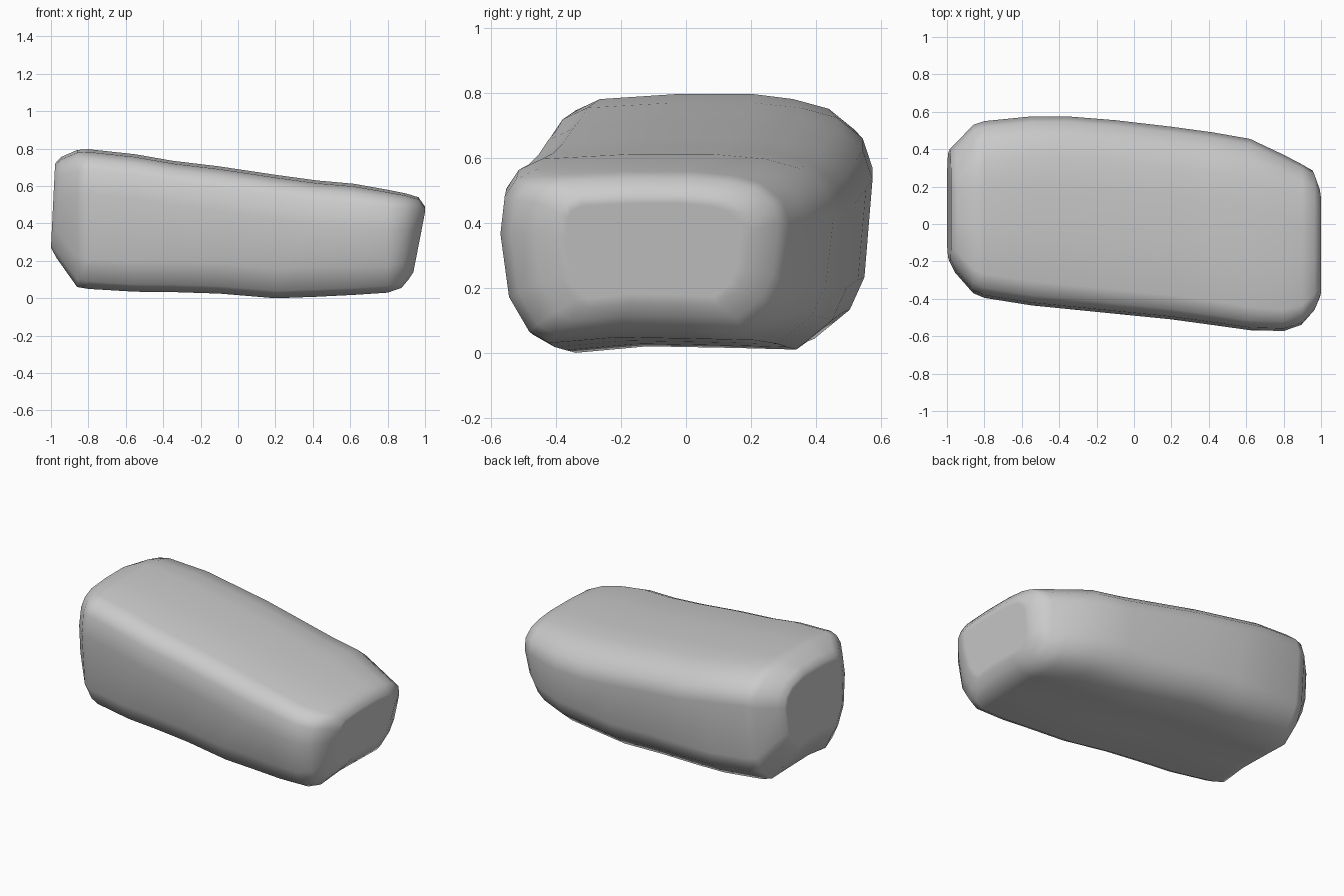
import bpy, bmesh

if "Cube" in bpy.data.objects:
    bpy.data.objects.remove(bpy.data.objects["Cube"])

# Stations along the stone: x, front y, back y, bottom z, top z
STATIONS = [
    (-1.00, -0.20, 0.40, 0.27, 0.72),
    (-0.97, -0.26, 0.43, 0.215, 0.755),
    (-0.86, -0.37, 0.53, 0.06, 0.793),
    (-0.80, -0.395, 0.55, 0.05, 0.797),
    (-0.55, -0.435, 0.575, 0.035, 0.77),
    (-0.35, -0.455, 0.575, 0.033, 0.735),
    (-0.10, -0.48, 0.555, 0.025, 0.705),
    (0.20, -0.51, 0.52, 0.0, 0.66),
    (0.42, -0.54, 0.49, 0.008, 0.63),
    (0.62, -0.568, 0.455, 0.018, 0.612),
    (0.80, -0.572, 0.37, 0.03, 0.58),
    (0.90, -0.54, 0.32, 0.055, 0.56),
    (0.965, -0.47, 0.285, 0.10, 0.54),
    (1.00, -0.40, 0.20, 0.14, 0.49),
]


def section(yf, yb, zb, zt):
    """Irregular rounded block outline, tighter where the stone is small."""
    k = min(1.0, (zt - zb) / 0.62)
    f = lambda dy: yf + dy * k
    b = lambda dy: yb - dy * k
    up = lambda dz: zb + dz * k
    dn = lambda dz: zt - dz * k
    y1, y2 = yf + (yb - yf) * 0.38, yf + (yb - yf) * 0.64
    return [
        (f(0), dn(.24)), (f(.015), dn(.11)), (f(.055), dn(.05)), (f(.13), dn(.015)),
        (y1, zt), (y2, zt),
        (b(.22), dn(.015)), (b(.11), dn(.045)), (b(.03), dn(.11)), (b(0), dn(.20)),
        (b(.025), up(.20)), (b(.07), up(.10)), (b(.18), up(.01)),
        (y2, up(.015)), (y1, up(.02)),
        (f(.17), up(0)), (f(.10), up(.04)), (f(.03), up(.16)),
    ]


bm = bmesh.new()
rings = []
for x, *dims in STATIONS:
    ring = []
    for y, z in section(*dims):
        # right end leans under, left end leans back at the top
        shift = 0.0
        if x > 0.85:
            shift = -0.07 * max(0, (0.46 - z) / 0.36) * (x - 0.85) / 0.15
        elif x < -0.95:
            shift = 0.022 * max(0, (z - 0.27) / 0.45)
        ring.append(bm.verts.new((x + shift, y, z)))
    rings.append(ring)

# Skin between stations
n = len(rings[0])
for a, b in zip(rings, rings[1:]):
    for i in range(n):
        j = (i + 1) % n
        bm.faces.new((a[i], a[j], b[j], b[i]))

# End caps with an inner ring for clean shading
caps = [bm.faces.new(rings[0]), bm.faces.new(rings[-1])]
bmesh.ops.recalc_face_normals(bm, faces=bm.faces)
bmesh.ops.inset_individual(bm, faces=caps, thickness=0.03)
bmesh.ops.recalc_face_normals(bm, faces=bm.faces)

mesh = bpy.data.meshes.new("stone_block")
bm.to_mesh(mesh)
bm.free()
mesh.shade_smooth()
stone = bpy.data.objects.new("stone_block", mesh)
bpy.context.collection.objects.link(stone)

# Keep the broad faces visually flat
stone.modifiers.new("flat_faces", 'WEIGHTED_NORMAL')
